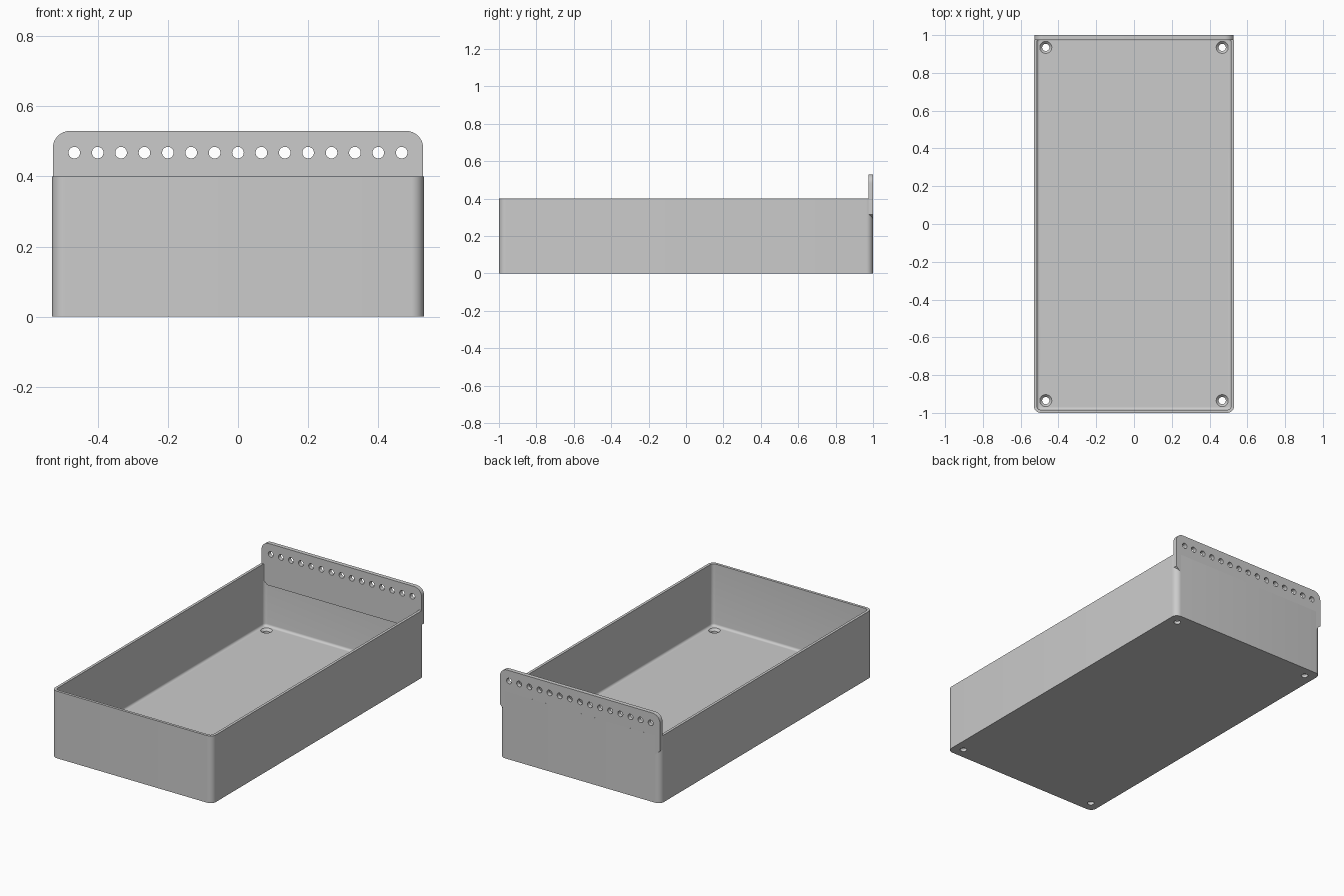
import bpy
import bmesh
from math import cos, sin, pi, radians
from mathutils import Matrix

if "Cube" in bpy.data.objects:
    bpy.data.objects.remove(bpy.data.objects["Cube"])

HALF_X, HALF_Y, HEIGHT = 0.53, 1.0, 0.4
WALL, FLOOR, FILLET, CORNER = 0.016, 0.03, 0.014, 0.036

grey = bpy.data.materials.new("plain grey")
grey.use_nodes = True
grey.diffuse_color = (0.6, 0.6, 0.6, 1)
grey.node_tree.nodes["Principled BSDF"].inputs["Base Color"].default_value = grey.diffuse_color


def make_object(name, bm):
    bmesh.ops.recalc_face_normals(bm, faces=bm.faces)
    mesh = bpy.data.meshes.new(name)
    bm.to_mesh(mesh)
    bm.free()
    mesh.materials.append(grey)
    obj = bpy.data.objects.new(name, mesh)
    bpy.context.collection.objects.link(obj)
    return obj


def arc(cx, cy, r, start, steps=8):
    return [(cx + r * cos(start + pi / 2 * i / steps),
             cy + r * sin(start + pi / 2 * i / steps)) for i in range(steps + 1)]


def rounded_ring(bm, inset, z):
    r = max(CORNER - inset, 0.004)
    cx, cy = HALF_X - inset - r, HALF_Y - inset - r
    signs = [(1, 1), (-1, 1), (-1, -1), (1, -1)]
    points = [p for i, (sx, sy) in enumerate(signs)
              for p in arc(sx * cx, sy * cy, r, i * pi / 2)]
    return [bm.verts.new((x, y, z)) for x, y in points]


def add_cone(bm, location, r_bottom, r_top, depth, rotation=None):
    matrix = Matrix.Translation(location) @ (rotation or Matrix())
    bmesh.ops.create_cone(bm, cap_ends=True, segments=32, radius1=r_bottom,
                          radius2=r_top, depth=depth, matrix=matrix)


def cut(obj, bm):
    cutter = make_object(obj.name + "_cutter", bm)
    cutter.hide_render = True
    mod = obj.modifiers.new("holes", "BOOLEAN")
    mod.operation, mod.solver, mod.object = "DIFFERENCE", "EXACT", cutter
    bpy.ops.object.select_all(action="DESELECT")
    bpy.context.view_layer.objects.active = obj
    obj.select_set(True)
    bpy.ops.object.modifier_apply(modifier=mod.name)
    bpy.data.objects.remove(cutter)
    bpy.ops.object.shade_smooth_by_angle(angle=radians(30))


# Tray: rounded outer wall, inner wall and filleted floor
bm = bmesh.new()
sections = [(0, 0), (0, HEIGHT), (WALL, HEIGHT)]
for i in range(6):
    a = pi / 2 * i / 5
    sections.append((WALL + FILLET * (1 - cos(a)), FLOOR + FILLET * (1 - sin(a))))
rings = [rounded_ring(bm, inset, z) for inset, z in sections]
for low, high in zip(rings, rings[1:]):
    for i in range(len(low)):
        j = (i + 1) % len(low)
        bm.faces.new((low[i], low[j], high[j], high[i]))
bm.faces.new(rings[0])
bm.faces.new(rings[-1])
tray = make_object("tray", bm)

# Countersunk screw holes in the floor corners
bm = bmesh.new()
for sx in (-1, 1):
    for sy in (-1, 1):
        x, y = sx * 0.467, sy * 0.935
        add_cone(bm, (x, y, 0), 0.019, 0.019, 0.035)
        add_cone(bm, (x, y, 0.0235), 0.019, 0.032, 0.015)
        add_cone(bm, (x, y, 0.05), 0.032, 0.032, 0.038)
# Fuse the stacked cutters into one clean turned shape per corner
bm.free()
bm = bmesh.new()
profile = [(0.019, -0.02), (0.019, 0.017), (0.032, FLOOR), (0.032, 0.06)]
for sx in (-1, 1):
    for sy in (-1, 1):
        loops = [[bm.verts.new((sx * 0.467 + r * cos(2 * pi * i / 32),
                                sy * 0.935 + r * sin(2 * pi * i / 32), z))
                  for i in range(32)] for r, z in profile]
        for low, high in zip(loops, loops[1:]):
            for i in range(32):
                j = (i + 1) % 32
                bm.faces.new((low[i], low[j], high[j], high[i]))
        bm.faces.new(loops[0])
        bm.faces.new(loops[-1])
cut(tray, bm)

# Hanging plate: rounded top corners, chamfered lower corners
bm = bmesh.new()
px, top, r = 0.528, 0.53, 0.048
outline = [(-0.49, 0.28), (0.49, 0.28), (px, 0.315)]
outline += arc(px - r, top - r, r, 0) + arc(r - px, top - r, r, pi / 2)
outline.append((-px, 0.315))
face = bm.faces.new([bm.verts.new((x, 0.975, z)) for x, z in outline])
back = bmesh.ops.extrude_face_region(bm, geom=[face])["geom"]
bmesh.ops.translate(bm, vec=(0, 0.0249, 0),
                    verts=[v for v in back if isinstance(v, bmesh.types.BMVert)])
plate = make_object("hanging_plate", bm)

# Row of round holes through the plate
bm = bmesh.new()
for i in range(15):
    add_cone(bm, ((i - 7) * 0.0667, 0.99, 0.468), 0.0165, 0.0165, 0.1,
             Matrix.Rotation(pi / 2, 4, "X"))
cut(plate, bm)
